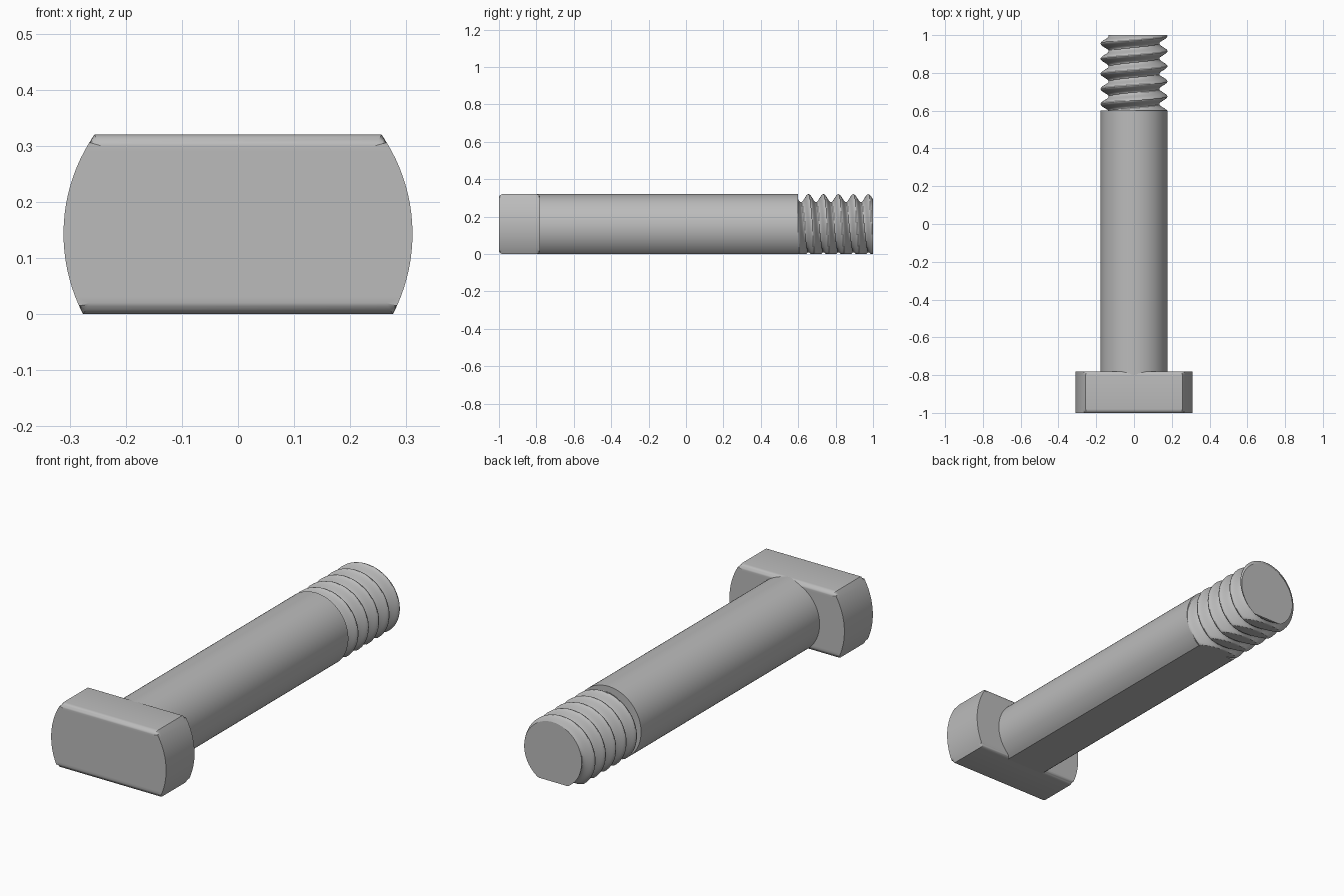
import bpy, bmesh
from math import sin, cos, pi, asin, acos

if "Cube" in bpy.data.objects:
    bpy.data.objects.remove(bpy.data.objects["Cube"], do_unlink=True)

AXIS_Z = 0.143          # height of the bolt axis above the flat underside
SHAFT_R = 0.177
HEAD_R = 0.311
TOP_Z = AXIS_Z + SHAFT_R
PITCH = 0.08

steel = bpy.data.materials.new("steel grey")
steel.use_nodes = True
grey = (0.5, 0.5, 0.5, 1)
steel.diffuse_color = grey
steel.node_tree.nodes["Principled BSDF"].inputs["Base Color"].default_value = grey


def arc(radius, start, end, steps):
    """Arc points in x and z; angles run from straight up towards +x."""
    angles = [start + (end - start) * i / steps for i in range(steps + 1)]
    return [(radius * sin(a), AXIS_Z + radius * cos(a)) for a in angles]


def finish(name, bm):
    bmesh.ops.recalc_face_normals(bm, faces=bm.faces)
    mesh = bpy.data.meshes.new(name)
    bm.to_mesh(mesh)
    bm.free()
    mesh.materials.append(steel)
    obj = bpy.data.objects.new(name, mesh)
    bpy.context.collection.objects.link(obj)
    bpy.ops.object.select_all(action='DESELECT')
    obj.select_set(True)
    bpy.context.view_layer.objects.active = obj
    bpy.ops.object.shade_smooth_by_angle(angle=pi / 6)
    return obj


def loft(rings):
    """Closed skin through rings of (x, y, z) points with flat end caps."""
    bm = bmesh.new()
    loops = [[bm.verts.new(p) for p in ring] for ring in rings]
    for a, b in zip(loops, loops[1:]):
        for i in range(len(a)):
            j = (i + 1) % len(a)
            bm.faces.new((a[i], a[j], b[j], b[i]))
    bm.faces.new(loops[0])
    bm.faces.new(loops[-1])
    return bm


def prism(outline, y0, y1):
    return loft([[(x, y, z) for x, z in outline] for y in (y0, y1)])


# Head: wide disc trimmed flat above and below, filleted front and back
upper = acos(SHAFT_R / HEAD_R)
lower = pi - acos(AXIS_Z / HEAD_R)
side = arc(HEAD_R, upper, lower, 20)
bm = prism(side + [(-x, z) for x, z in reversed(side)], -1, -0.78)
rim = [e for e in bm.edges if abs(e.verts[0].co.y - e.verts[1].co.y) < 0.001]
bmesh.ops.bevel(bm, geom=rim, offset=0.02, offset_type='OFFSET',
                segments=5, profile=0.5, affect='EDGES')
finish("t_head", bm)

# Shaft: cylinder with a flat underside, seated in the head
half = pi - acos(AXIS_Z / SHAFT_R)
finish("shaft", prism(arc(SHAFT_R, -half, half, 64), -0.8, 0.6))

# Thread: right-handed helical wave, trimmed by the same flat underside
SEGMENTS, RINGS = 128, 80
rings = []
for k in range(RINGS + 1):
    y = 0.6 + 0.4 * k / RINGS
    ring = []
    for i in range(SEGMENTS):
        a = 2 * pi * i / SEGMENTS
        r = 0.1555 + 0.0215 * cos(2 * pi * (y - 0.655) / PITCH - a)
        ring.append((r * sin(a), y, max(0, AXIS_Z + r * cos(a))))
    rings.append(ring)
finish("thread", loft(rings))
